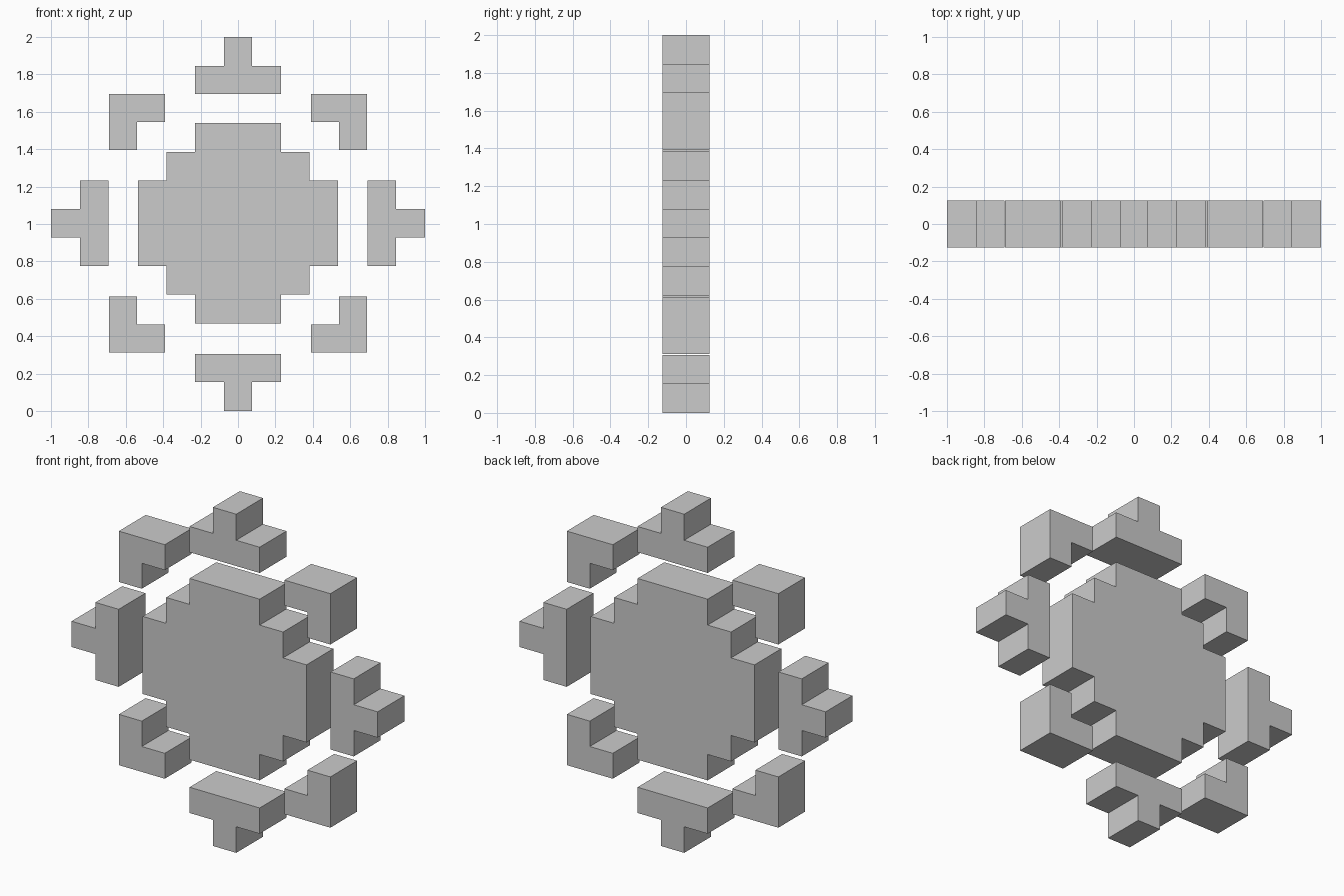
import bpy

if "Cube" in bpy.data.objects:
    bpy.data.objects.remove(bpy.data.objects["Cube"])

DEPTH = 0.125   # half thickness
CZ = 1.004      # height of the disc centre


def turn(pts, k):
    """Rotate profile points by k quarter turns."""
    for _ in range(k):
        pts = [(-z, x) for x, z in pts]
    return pts


def slab(name, pts, cz=CZ):
    """Extrude a front-view profile (counter-clockwise) through the thickness."""
    n = len(pts)
    verts = [(x, y, z + cz) for y in (-DEPTH, DEPTH) for x, z in pts]
    faces = [list(range(n)), list(range(2 * n - 1, n - 1, -1))]
    faces += [(i, i + n, (i + 1) % n + n, (i + 1) % n) for i in range(n)]
    mesh = bpy.data.meshes.new(name)
    mesh.from_pydata(verts, [], faces)
    obj = bpy.data.objects.new(name, mesh)
    bpy.context.collection.objects.link(obj)
    return obj


# Stepped central disc: one quadrant repeated four times
a, b, c = 0.229, 0.382, 0.535
quadrant = [(c, a), (b, a), (b, b), (a, b), (a, c)]
slab("sun_disc", [p for k in range(4) for p in turn(quadrant, k)])

# T-shaped rays (profile points right) and L-shaped corner rays
s, w, r0, r1, r2 = 0.076, 0.229, 0.692, 0.844, 0.998
t_ray = [(r0, -w), (r1, -w), (r1, -s), (r2, -s),
         (r2, s), (r1, s), (r1, w), (r0, w)]
i, m, o = 0.391, 0.541, 0.691
l_ray = [(m, i), (o, i), (o, o), (i, o), (i, m), (m, m)]

sides = ("right", "top", "left", "bottom")
corners = ("top_right", "top_left", "bottom_left", "bottom_right")
for k in range(4):
    cz = 1.002 if sides[k] == "top" else 0.998 if sides[k] == "bottom" else CZ
    slab("ray_" + sides[k], turn(t_ray, k), cz)
    slab("corner_ray_" + corners[k], turn(l_ray, k))
    if k % 2 == 0:  # side rays reach the full 2 unit width
        for v in bpy.data.objects["ray_" + sides[k]].data.vertices:
            if abs(v.co.x) > 0.9:
                v.co.x = 1.0 if v.co.x > 0 else -1.0
